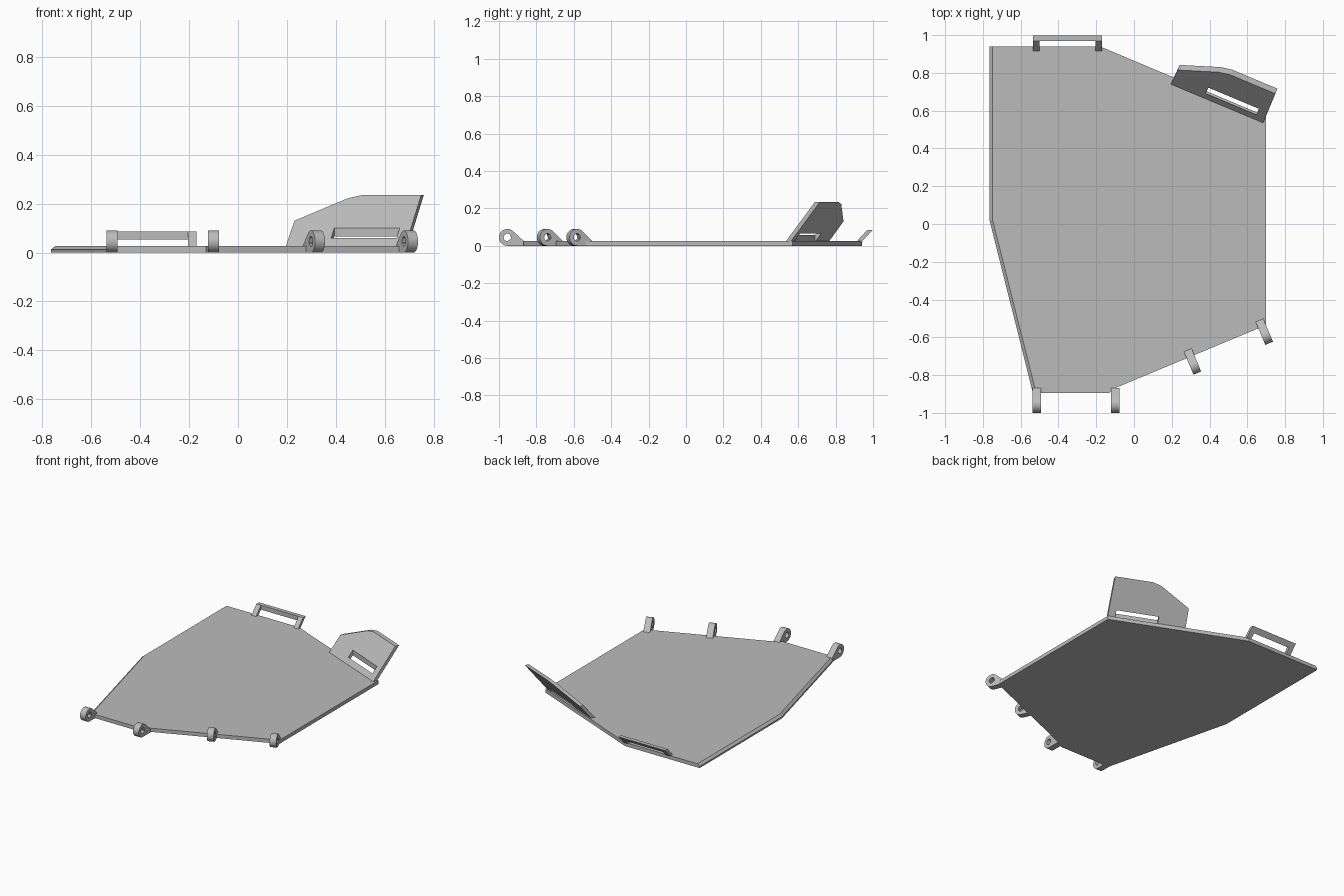
import bpy, bmesh, math
from mathutils import Vector

cube = bpy.data.objects.get("Cube")
if cube:
    bpy.data.objects.remove(cube)

grey = bpy.data.materials.new("light_grey")
grey.use_nodes = True
COLOUR = (0.5, 0.5, 0.5, 1)
grey.diffuse_color = COLOUR
grey.node_tree.nodes["Principled BSDF"].inputs["Base Color"].default_value = COLOUR


def make_object(name, bm, location=(0, 0, 0), turn=0):
    bmesh.ops.recalc_face_normals(bm, faces=bm.faces)
    mesh = bpy.data.meshes.new(name)
    bm.to_mesh(mesh)
    bm.free()
    mesh.materials.append(grey)
    obj = bpy.data.objects.new(name, mesh)
    obj.location = location
    obj.rotation_euler.z = math.radians(turn)
    bpy.context.collection.objects.link(obj)
    return obj


def loft(rings, caps=True):
    """Skin a stack of closed rings that share a point count."""
    bm = bmesh.new()
    rows = [[bm.verts.new(p) for p in ring] for ring in rings]
    count = len(rows[0])
    for low, high in zip(rows, rows[1:]):
        for i in range(count):
            j = (i + 1) % count
            bm.faces.new((low[i], low[j], high[j], high[i]))
    if caps:
        bm.faces.new(rows[0])
        bm.faces.new(rows[-1])
    return bm


def activate(obj):
    bpy.ops.object.select_all(action='DESELECT')
    obj.select_set(True)
    bpy.context.view_layer.objects.active = obj


# Base plate, with a chamfer along its right-hand side
THICK = 0.026
outline = [(-0.765, 0.94), (-0.18, 0.94), (0.70, 0.57), (0.70, -0.535),
           (-0.11, -0.873), (-0.13, -0.895), (-0.535, -0.895), (-0.765, 0.02)]
top = [(x + 0.017 if x < -0.5 else x, y, THICK) for x, y in outline]
make_object("base_plate", loft([[(x, y, 0) for x, y in outline],
                                [(x, y, 0.012) for x, y in outline], top]))


# Outward-leaning panels with a slot cut straight down
def leaning_panel(name, profile, slope, slot, location, turn):
    inner = [Vector((u, slope * (z - THICK), z)) for u, z in profile]
    outer = [p + Vector((0, 0.029, 0)) for p in inner]
    panel = make_object(name, loft([inner, outer]), location, turn)
    u0, u1, v0, v1 = slot
    corners = [(u0, v0), (u1, v0), (u1, v1), (u0, v1)]
    cutter = make_object(name + "_cutter",
                         loft([[(u, v, z) for u, v in corners] for z in (-0.1, 0.3)]),
                         location, turn)
    cutter.hide_render = True
    cut = panel.modifiers.new("slot", 'BOOLEAN')
    cut.operation = 'DIFFERENCE'
    cut.solver = 'EXACT'
    cut.object = cutter
    activate(panel)
    bpy.ops.object.modifier_apply(modifier=cut.name)
    bpy.data.objects.remove(cutter)


leaning_panel("rear_flap",
              [(0, 0.008), (0.53, 0.008), (0.53, 0.235), (0.27, 0.235),
               (0.21, 0.222), (0.004, 0.13)],
              0.8, (0.19, 0.48, 0.026, 0.06), (0.195, 0.74, 0), -22.7)
leaning_panel("rear_handle",
              [(0, 0.008), (0.365, 0.008), (0.365, 0.085), (0, 0.085)],
              0.93, (0.035, 0.33, -0.1, 0.055), (-0.535, 0.915, 0), 0)


# Hinge lugs: a rounded eye with a hole and a tapering root
def hinge_lug(name, x, y, turn, radius=0.045, hole=0.02, half=0.022, root=0.087):
    angles = [math.radians(-90 + 224 * i / 24) for i in range(25)]
    outer = [(radius * math.cos(a), radius * math.sin(a)) for a in angles]
    outer += [(-root, THICK - radius), (-root, -radius)]
    inner = []
    for d, h in outer:
        a = math.atan2(h, d)
        inner.append((hole * math.cos(a), hole * math.sin(a)))
    rings = [[(side, -d, h) for d, h in shape]
             for shape, side in ((outer, -half), (outer, half),
                                 (inner, half), (inner, -half), (outer, -half))]
    bm = loft(rings, caps=False)
    bmesh.ops.remove_doubles(bm, verts=bm.verts, dist=1e-5)
    lug = make_object(name, bm, (x, y, radius), turn)
    activate(lug)
    bpy.ops.object.shade_smooth_by_angle(angle=math.radians(30))


hinge_lug("front_lug_right", -0.515, -0.955, 0)
hinge_lug("front_lug_middle", -0.10, -0.955, 0)
hinge_lug("side_lug_inner", 0.318, -0.748, 22.7)
hinge_lug("side_lug_outer", 0.698, -0.59, 22.7)
